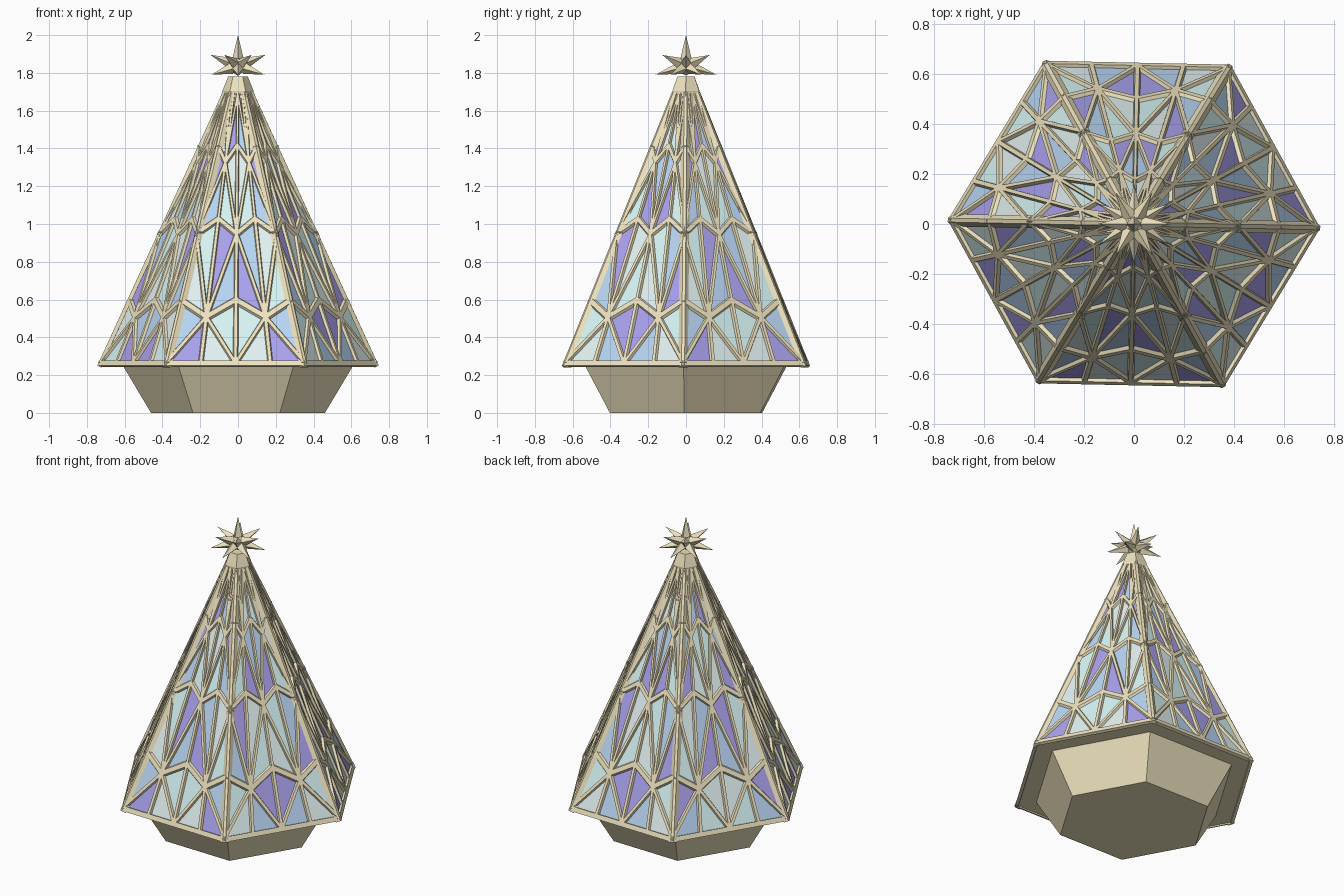
import bpy, bmesh, math
from mathutils import Vector

if "Cube" in bpy.data.objects:
    bpy.data.objects.remove(bpy.data.objects["Cube"])

TURN = -1.2          # slight twist of the hexagon, degrees
Z0, Z1 = 0.25, 1.70  # lattice cone
R0, R1 = 0.745, 0.08


def material(name, rgb):
    m = bpy.data.materials.new(name)
    m.diffuse_color = (*rgb, 1)
    m.use_nodes = True
    m.node_tree.nodes["Principled BSDF"].inputs["Base Color"].default_value = m.diffuse_color
    return m


GOLD = material("gold", (0.86, 0.77, 0.52))
GLASS = [material("violet_glass", (0.40, 0.36, 0.85)),
         material("pale_glass", (0.76, 0.88, 0.88)),
         material("blue_glass", (0.48, 0.67, 0.90)),
         material("aqua_glass", (0.68, 0.91, 0.91))]


def finish(bm, name, mats):
    bmesh.ops.recalc_face_normals(bm, faces=bm.faces)
    me = bpy.data.meshes.new(name)
    bm.to_mesh(me)
    bm.free()
    for m in mats:
        me.materials.append(m)
    ob = bpy.data.objects.new(name, me)
    bpy.context.collection.objects.link(ob)
    return ob


def polar(r, deg, z):
    a = math.radians(deg)
    return Vector((r * math.cos(a), r * math.sin(a), z))


def hex_solid(name, levels):
    """Stack of hexagon rings given as (radius, z)."""
    bm = bmesh.new()
    rings = [[bm.verts.new(polar(r, 60 * k + TURN, z)) for k in range(6)] for r, z in levels]
    for a, b in zip(rings, rings[1:]):
        for k in range(6):
            j = (k + 1) % 6
            bm.faces.new((a[k], a[j], b[j], b[k]))
    bm.faces.new(rings[0])
    bm.faces.new(rings[-1])
    return finish(bm, name, [GOLD])


def bar(bm, a, b, n, w, top, depth):
    """Bevelled bar: narrow outer face on the surface, wide base below it."""
    d = (b - a).normalized()
    s = d.cross(n).normalized()
    n = s.cross(d)
    ends = []
    for p in (a, b):
        ends.append([bm.verts.new(p + s * x - n * y) for x, y in
                     ((-w / 2, depth), (w / 2, depth), (top / 2, 0), (-top / 2, 0))])
    for i in range(4):
        j = (i + 1) % 4
        bm.faces.new((ends[0][i], ends[0][j], ends[1][j], ends[1][i]))
    bm.faces.new(ends[0])
    bm.faces.new(ends[1])


def radius(z):
    return R0 + (R1 - R0) * (z - Z0) / (Z1 - Z0)


# Base, rim plate and collar under the star
hex_solid("base", [(0.46, 0), (0.61, 0.25)])
hex_solid("rim_plate", [(R0, Z0), (radius(0.265), 0.265)])
hex_solid("collar", [(0.08, 1.69), (0.082, 1.705), (0.052, 1.78)])

# Lattice rows: height at the even columns (u = -1, 0, 1) and odd ones (u = -.5, .5)
COLS = [-1, -0.5, 0, 0.5, 1]
ROWS = [(0.265, 0.265), (0.60, 0.51), (0.95, 1.03), (1.42, 1.33), (1.695, 1.695)]
ODD_LOW = [True, True, True, False]   # which end of each cell the diagonal starts from
ODD_LOW_START = [False, True, False, True]

lattice, panes = bmesh.new(), bmesh.new()
for k in range(6):
    lo = [polar(R0, 60 * (k + e) + TURN, Z0) for e in (0, 1)]
    hi = [polar(R1, 60 * (k + e) + TURN, Z1) for e in (0, 1)]
    n = (lo[1] - lo[0]).cross(hi[0] - lo[0]).normalized()

    def point(c, r):
        z = ROWS[r][c % 2]
        t, f = (z - Z0) / (Z1 - Z0), (COLS[c] + 1) / 2
        return lo[0].lerp(lo[1], f).lerp(hi[0].lerp(hi[1], f), t)

    def strut(p, q, w):
        t = ((p.z + q.z) / 2 - Z0) / (Z1 - Z0)
        w *= 1 - 0.55 * t
        bar(lattice, p, q, n, w, w * 0.55, 0.02)

    # Corner ridge
    ridge_n = (lo[0].normalized() * 1).copy()
    ridge_n.z = 0.4
    bar(lattice, lo[0], hi[0], ridge_n.normalized(), 0.05, 0.016, 0.022)
    # Bottom rail
    up = (hi[0] + hi[1] - lo[0] - lo[1]).normalized() * 0.015
    bar(lattice, lo[0] + up, lo[1] + up, n, 0.03, 0.03, 0.02)

    for r in range(4):
        for c in range(4):
            e, o = (c, c + 1) if c % 2 == 0 else (c + 1, c)
            e0, e1, o0, o1 = point(e, r), point(e, r + 1), point(o, r), point(o, r + 1)
            # Zigzag along the top of the cell, and the diagonal
            if r < 3:
                strut(e1, o1, 0.056)
            if ODD_LOW_START[r]:
                strut(o0, e1, 0.034)
                tris = ((e0, o0, e1), (o0, o1, e1))
            else:
                strut(e0, o1, 0.034)
                tris = ((e0, o0, o1), (e0, o1, e1))
            # Glass panes
            for i, tri in enumerate(tris):
                f = panes.faces.new([panes.verts.new(p - n * 0.014) for p in tri])
                side = c if c < 2 else 3 - c
                f.material_index = (2 * i + side + r + (c > 1) * (r % 2) * 2 + k) % 4
        # Upright ribs
        for c in (1, 2, 3):
            strut(point(c, r), point(c, r + 1), 0.034)

finish(lattice, "lattice_frame", [GOLD])
glass = bpy.data.meshes.new("glass_panes")
panes.to_mesh(glass)
panes.free()
for m in GLASS:
    glass.materials.append(m)
bpy.context.collection.objects.link(bpy.data.objects.new("glass_panes", glass))

# Star: a ring of low spikes, a ring of raised spikes and one upright spike
star = bmesh.new()
CENTRE = Vector((0, 0, 1.835))
bmesh.ops.create_icosphere(star, subdivisions=1, radius=0.05)
bmesh.ops.translate(star, verts=star.verts, vec=CENTRE)
tips = [Vector((0, 0, 2.0))]
for k in range(6):
    tips.append(polar(0.162, 60 * k + 30, 1.79))
    tips.append(polar(0.145, 60 * k, 1.895))
for tip in tips:
    d = (tip - CENTRE).normalized()
    s = d.cross(Vector((0, 0, 1)))
    s = s.normalized() if s.length > 0.01 else Vector((1, 0, 0))
    t = s.cross(d)
    root = CENTRE + d * 0.04
    ring = [star.verts.new(root + v * 0.03) for v in (s, t, -s, -t)]
    apex = star.verts.new(tip)
    for i in range(4):
        star.faces.new((ring[i], ring[(i + 1) % 4], apex))
    star.faces.new(ring)
finish(star, "star", [GOLD])
